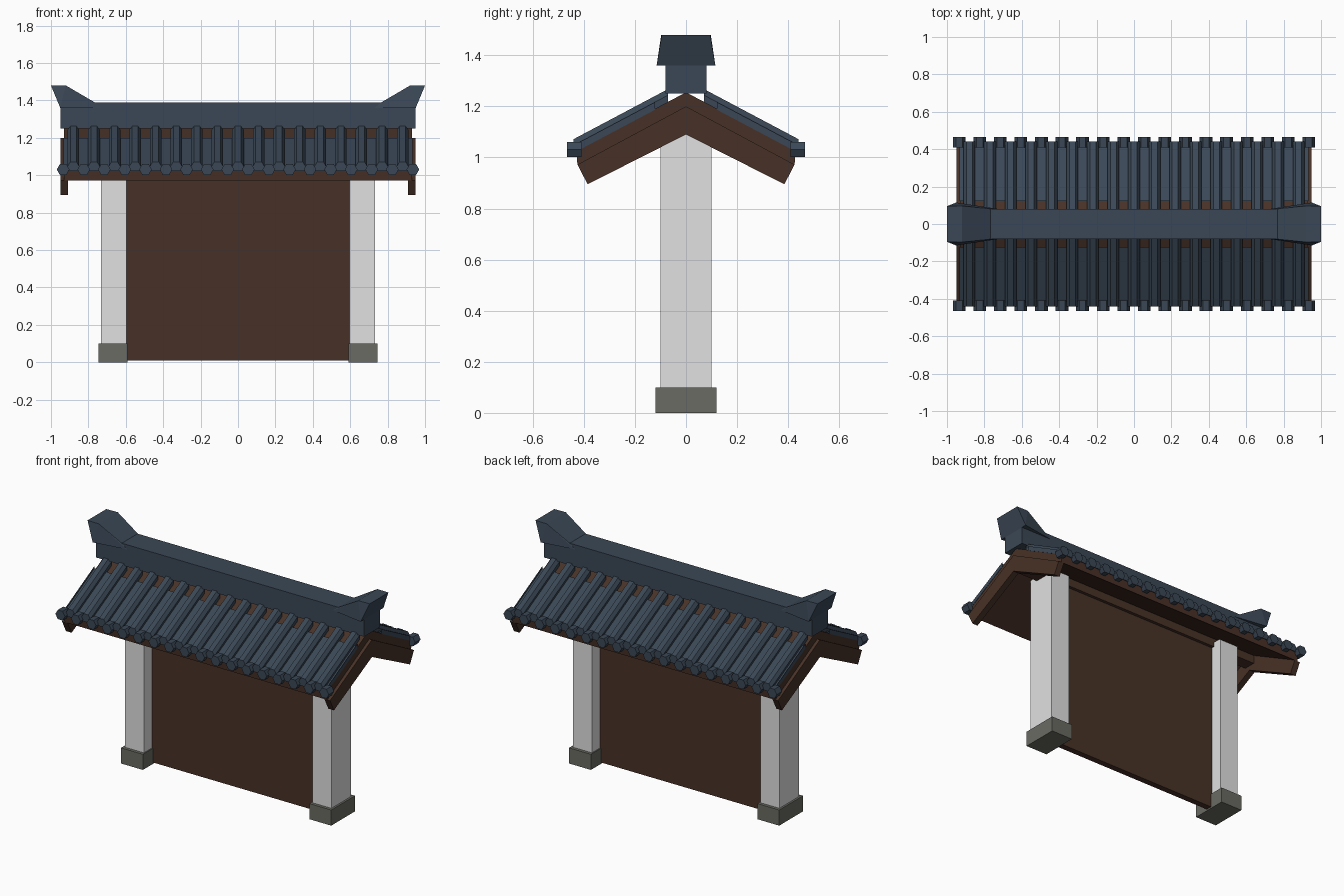
import bpy, bmesh, math

if "Cube" in bpy.data.objects:
    bpy.data.objects.remove(bpy.data.objects["Cube"])


def material(name, rgb):
    m = bpy.data.materials.new(name)
    m.diffuse_color = (*rgb, 1)
    m.use_nodes = True
    m.node_tree.nodes["Principled BSDF"].inputs["Base Color"].default_value = m.diffuse_color
    return m


SLATE = material("slate_blue", (0.043, 0.064, 0.093))
WOOD = material("dark_wood", (0.064, 0.031, 0.020))
PLASTER = material("white_plaster", (0.75, 0.75, 0.75))
STONE = material("grey_stone", (0.145, 0.145, 0.125))

SLOPE = 0.53       # roof fall per unit of y
RIDGE = 1.255      # deck height at the ridge


def finish(name, bm, mat):
    bmesh.ops.recalc_face_normals(bm, faces=bm.faces)
    me = bpy.data.meshes.new(name)
    bm.to_mesh(me)
    bm.free()
    me.materials.append(mat)
    ob = bpy.data.objects.new(name, me)
    bpy.context.collection.objects.link(ob)
    return ob


def loft(bm, a, b):
    """Closed prism between two matching outlines."""
    va = [bm.verts.new(p) for p in a]
    vb = [bm.verts.new(p) for p in b]
    n = len(va)
    for i in range(n):
        j = (i + 1) % n
        bm.faces.new((va[i], va[j], vb[j], vb[i]))
    bm.faces.new(va[::-1])
    bm.faces.new(vb)


def box(name, x0, x1, y0, y1, z0, z1, mat):
    bm = bmesh.new()
    ring = [(x0, y0), (x1, y0), (x1, y1), (x0, y1)]
    loft(bm, [(x, y, z0) for x, y in ring], [(x, y, z1) for x, y in ring])
    return finish(name, bm, mat)


def prism_x(name, outline, x0, x1, mat):
    bm = bmesh.new()
    loft(bm, [(x0, y, z) for y, z in outline], [(x1, y, z) for y, z in outline])
    return finish(name, bm, mat)


def chevron(half):
    """Mirror a half outline (y, z) that starts and ends on the centre line."""
    return half + [(-y, z) for y, z in half[-2:0:-1]]


# Stone bases, plaster pillars, gable boards and ridge end ornaments
for s, side in ((-1, "left"), (1, "right")):
    def span(a, b):
        return sorted((s * a, s * b))
    box(side + "_base", *span(0.59, 0.745), -0.12, 0.12, 0, 0.1, STONE)
    box(side + "_pillar", *span(0.597, 0.732), -0.1, 0.1, 0.1, 1.15, PLASTER)
    box(side + "_door", *span(0, 0.6), -0.02, 0.02, 0.01, 1.2, WOOD)
    prism_x(side + "_gable_board",
            chevron([(0, 1.2), (0.425, 0.972), (0.385, 0.895), (0, 1.09)]),
            *span(0.91, 0.95), WOOD)
    bm = bmesh.new()
    for x, y, z in ((0.73, 0.081, 1.36), (0.77, 0.081, 1.392), (0.95, 0.115, 1.36),
                    (0.92, 0.097, 1.48), (1.0, 0.095, 1.48)):
        for t in (-1, 1):
            bm.verts.new((s * x, t * y, z))
    bmesh.ops.convex_hull(bm, input=bm.verts)
    bmesh.ops.dissolve_limit(bm, angle_limit=0.02, verts=bm.verts, edges=bm.edges)
    finish(side + "_ridge_ornament", bm, SLATE)

# Wooden roof deck, beam under it, and the ridge wall on top
prism_x("roof_deck",
        chevron([(0, RIDGE), (0.43, RIDGE - 0.43 * SLOPE), (0.425, 0.972), (0, 1.195)]),
        -0.93, 0.93, WOOD)
box("ridge_beam", -0.91, 0.91, -0.04, 0.04, 1.12, 1.2, WOOD)
box("ridge_wall", -0.95, 0.95, -0.08, 0.08, 1.25, 1.39, SLATE)

# Profiles across the roof: (x offset, height above deck)
ROLL = [(-0.031, 0), (-0.031, 0.026), (-0.016, 0.05), (0.016, 0.05), (0.031, 0.026), (0.031, 0)]
PAN = [(-0.055, 0.026), (-0.028, 0.01), (0.028, 0.01), (0.055, 0.026),
       (0.055, 0.014), (0.028, -0.004), (-0.028, -0.004), (-0.055, 0.014)]
PITCH = 0.11


def strip(bm, profile, x, t, y0, y1):
    """Sweep a profile down one slope (t = -1 front, 1 back)."""
    ends = []
    for y in (y0, y1):
        ends.append([(max(-0.932, min(0.932, x + px)), t * y, RIDGE - SLOPE * y + h)
                     for px, h in profile])
    loft(bm, *ends)


for t, side in ((-1, "front"), (1, "back")):
    # Raised tile rows
    bm = bmesh.new()
    for i in range(-8, 9):
        strip(bm, ROLL, i * PITCH, t, 0.07, 0.44)
    finish(side + "_roll_tiles", bm, SLATE)
    # Trough tiles between them, with a gap below the ridge
    bm = bmesh.new()
    for i in range(18):
        strip(bm, PAN, (i - 8.5) * PITCH, t, 0.122, 0.435)
    finish(side + "_trough_tiles", bm, SLATE)
    # Hexagonal eave caps
    bm = bmesh.new()
    for i in range(18):
        ring = [((i - 8.5) * PITCH + 0.034 * math.cos(k * math.pi / 3),
                 1.031 + 0.034 * math.sin(k * math.pi / 3)) for k in range(6)]
        loft(bm, [(x, t * 0.41, z) for x, z in ring], [(x, t * 0.465, z) for x, z in ring])
    finish(side + "_eave_caps", bm, SLATE)
